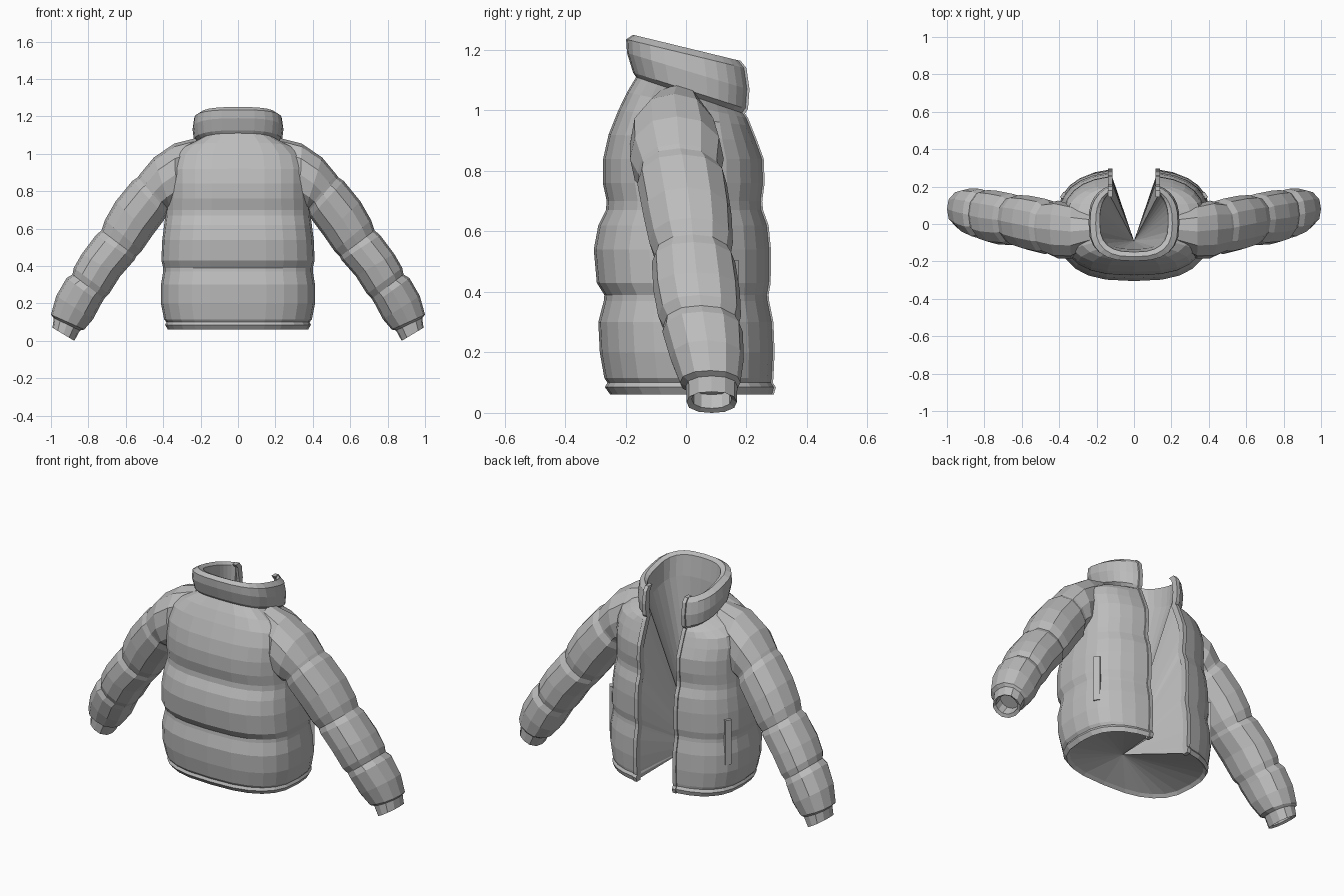
import bpy, bmesh, math
from mathutils import Vector

if "Cube" in bpy.data.objects:
    bpy.data.objects.remove(bpy.data.objects["Cube"])

fabric = bpy.data.materials.new("grey_fabric")
fabric.diffuse_color = (0.5, 0.5, 0.5, 1)
fabric.use_nodes = True
fabric.node_tree.nodes["Principled BSDF"].inputs["Base Color"].default_value = fabric.diffuse_color


def make_object(name, bm):
    bmesh.ops.recalc_face_normals(bm, faces=bm.faces)
    mesh = bpy.data.meshes.new(name)
    bm.to_mesh(mesh)
    bm.free()
    mesh.materials.append(fabric)
    obj = bpy.data.objects.new(name, mesh)
    bpy.context.collection.objects.link(obj)
    return obj


def loft(bm, rings, closed):
    """Skin a list of point rings with quads and return the vertex grid."""
    grid = [[bm.verts.new(p) for p in ring] for ring in rings]
    for a, b in zip(grid, grid[1:]):
        n = len(a)
        for i in range(n if closed else n - 1):
            j = (i + 1) % n
            bm.faces.new((a[i], a[j], b[j], b[i]))
    return grid


OPEN = 0.13   # half width of the front opening
SEG = 6       # segments per quarter of the body


def section(zb, zf, hw, yb, yf, p=0.74):
    """C-shaped body outline, open at +y, tilting from back height to front height."""
    mid = (yb + yf) / 2
    half = []
    for i in range(SEG + 1):
        a = math.pi / 2 * i / SEG
        half.append((hw * math.sin(a) ** p, mid + (yb - mid) * max(0, math.cos(a)) ** p))
    end = math.acos((OPEN / hw) ** (1 / p))
    for i in range(1, SEG + 1):
        a = end * i / SEG
        y = mid + (yf - mid) * (math.sin(a) / math.sin(end)) ** p
        half.append((hw * math.cos(a) ** p, y))
    pts = [(-x, y) for x, y in reversed(half[1:])] + half
    return [Vector((x, y, zb + (zf - zb) * (y - yb) / (yf - yb))) for x, y in pts]


# back height, front height, half width, back y, front y
body = [
    (.075, .075, .36, -.235, .27), (.06, .06, .375, -.25, .285),
    (.085, .085, .39, -.268, .292), (.10, .10, .383, -.26, .282),
    (.115, .115, .395, -.27, .284), (.20, .20, .412, -.285, .288),
    (.30, .30, .412, -.29, .284), (.37, .37, .40, -.272, .27),
    (.39, .39, .40, -.27, .268), (.43, .43, .41, -.295, .275),
    (.54, .54, .405, -.305, .276), (.62, .62, .395, -.29, .268),
    (.67, .67, .388, -.265, .25), (.70, .70, .387, -.262, .247),
    (.76, .76, .385, -.275, .255), (.84, .84, .385, -.274, .252),
    (.92, .90, .385, -.256, .23), (1.0, .95, .365, -.224, .21),
    (1.06, .975, .305, -.195, .20), (1.11, .99, .215, -.165, .19),
]
collar = [
    (1.125, 1.005, .235, -.175, .20), (1.19, 1.07, .243, -.195, .205),
    (1.235, 1.14, .235, -.198, .195), (1.25, 1.165, .205, -.175, .175),
    (1.238, 1.15, .183, -.15, .165), (1.12, 1.03, .178, -.135, .155),
]

# Quilted body and collar
bm = bmesh.new()
grid = loft(bm, [section(*r) for r in body + collar], False)
neck = len(body) - 1
for side in (0, -1):
    bm.faces.new([row[side] for row in grid[neck:]])
hem_line = [v.co.copy() for v in grid[0]]
right_edge = [row[-1].co.copy() for row in grid[1:neck + 1]]
left_edge = [row[0].co.copy() for row in grid[1:neck + 1]]
neck_line = [v.co.copy() for v in grid[-1]]
make_object("body_and_collar", bm)

# Lining drawn in from the hem, front edges and collar to one point
bm = bmesh.new()
loop = hem_line + right_edge + neck_line[::-1] + left_edge[::-1]
tip = bm.verts.new((0, -.09, .17))
rim = [bm.verts.new(p) for p in loop]
for i, v in enumerate(rim):
    bm.faces.new((v, rim[(i + 1) % len(rim)], tip))
make_object("lining", bm)

# Sleeve rings: upper x, z, lower x, z, centre y, half depth
sleeve = [
    (.22, 1.085, .29, .76, -.03, .10), (.34, 1.055, .33, .72, -.04, .145),
    (.45, .98, .36, .70, -.03, .155), (.525, .89, .37, .70, -.022, .138),
    (.535, .875, .375, .69, -.02, .136), (.565, .855, .385, .66, -.013, .148),
    (.655, .745, .46, .56, .005, .146), (.712, .645, .515, .48, .017, .138),
    (.73, .59, .545, .45, .022, .125), (.76, .565, .555, .43, .025, .138),
    (.835, .465, .63, .345, .035, .143), (.878, .39, .69, .25, .045, .137),
    (.885, .355, .715, .225, .05, .124), (.917, .335, .73, .20, .055, .133),
    (.972, .24, .775, .115, .07, .121), (1.0, .14, .822, .06, .08, .10),
    (.985, .122, .845, .055, .085, .085), (.992, .07, .875, .0, .085, .083),
    (.978, .075, .888, .015, .085, .066), (.95, .12, .86, .06, .085, .064),
]
SIDES = 12


def sleeve_ring(side, xt, zt, xb, zb, yc, depth):
    pts = []
    for i in range(SIDES):
        a = 2 * math.pi * i / SIDES
        c, s = math.cos(a), math.sin(a)
        # slightly squared outline
        k = (abs(c) ** 2.3 + abs(s) ** 2.3) ** (-1 / 2.3)
        c, s = c * k, s * k
        pts.append(Vector((side * ((xt + xb) / 2 + (xt - xb) / 2 * c),
                           yc + depth * s, (zt + zb) / 2 + (zt - zb) / 2 * c)))
    return pts


for side, label in ((1, "right"), (-1, "left")):
    # Puffy sleeve with a hollow cuff
    bm = bmesh.new()
    g = loft(bm, [sleeve_ring(side, *r) for r in sleeve], True)
    bm.faces.new(g[0])
    bm.faces.new(g[-1])
    make_object(label + "_sleeve", bm)

    # Zip strip along the front edge
    bm = bmesh.new()
    strip = []
    for zb, zf, hw, yb, yf in (body + collar[:4])[1:]:
        strip.append([Vector((side * x, yf + y, zf)) for x, y in
                      ((.116, -.03), (.138, -.03), (.138, .005), (.116, .005))])
    g = loft(bm, strip, True)
    bm.faces.new(g[0])
    bm.faces.new(g[-1])
    make_object(label + "_zip_strip", bm)

    # Pocket welt
    bm = bmesh.new()
    bmesh.ops.create_cube(bm, size=1)
    for v in bm.verts:
        v.co = Vector((v.co.x * .03, v.co.y * .035, v.co.z * .26))
    pocket = make_object(label + "_pocket_welt", bm)
    pocket.location = (side * .374, .150, .375)
    pocket.rotation_euler = (0, 0, math.radians(34 if side > 0 else 146))
